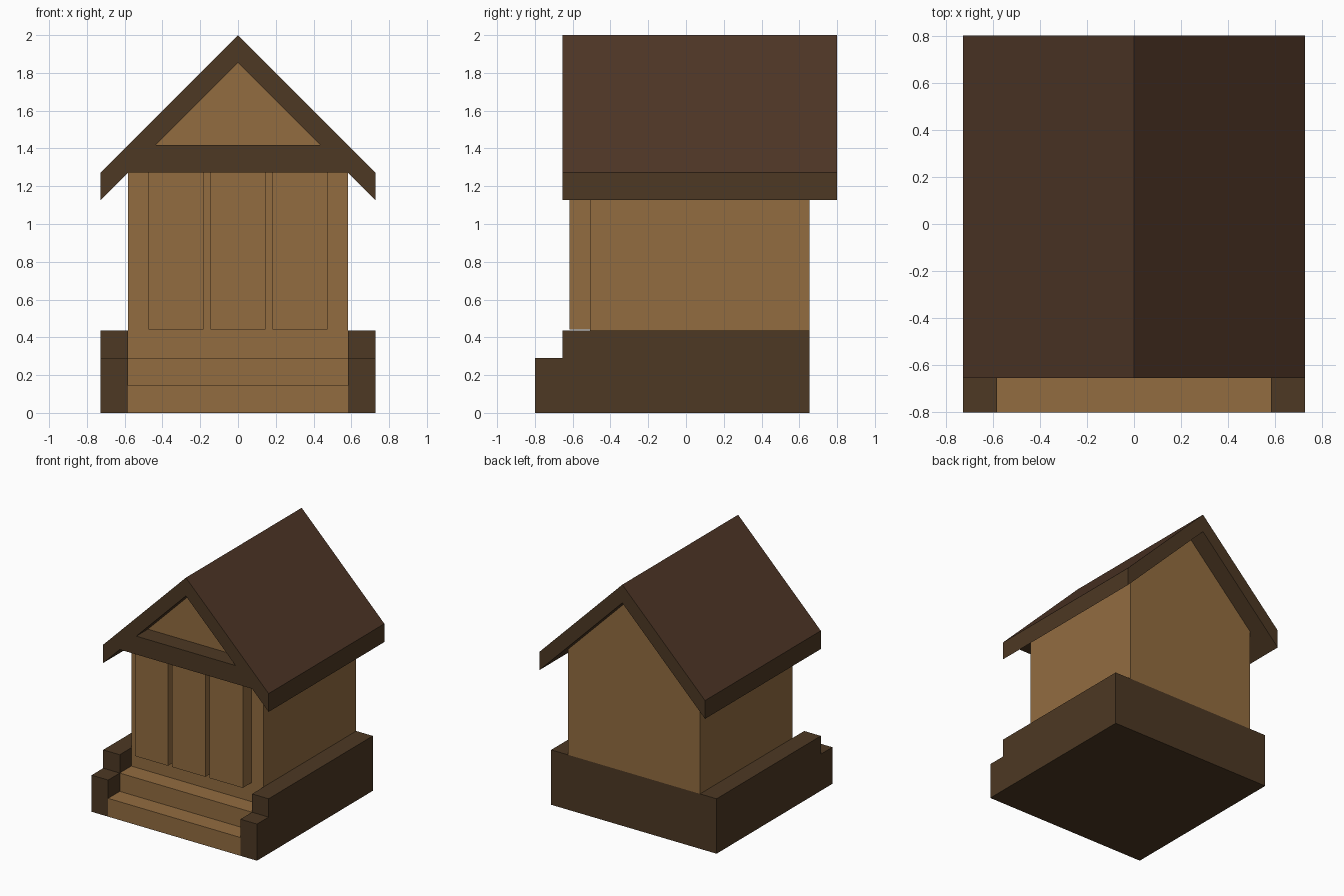
import bpy, bmesh

if "Cube" in bpy.data.objects:
    bpy.data.objects.remove(bpy.data.objects["Cube"])


def material(name, rgb):
    m = bpy.data.materials.new(name)
    m.diffuse_color = [(c / 255) ** 2.2 for c in rgb] + [1]
    m.use_nodes = True
    m.node_tree.nodes["Principled BSDF"].inputs["Base Color"].default_value = m.diffuse_color
    return m


WOOD = material("light_wood", (145, 108, 66))
TRIM = material("dark_trim", (78, 59, 40))
ROOF = material("roof_brown", (80, 57, 43))


def prism(name, profile, axis, lo, hi, *mats):
    """Extrude a closed (u, z) profile along x or y from lo to hi."""
    bm = bmesh.new()
    place = (lambda u, z, t: (t, u, z)) if axis == "x" else (lambda u, z, t: (u, t, z))
    face = bm.faces.new([bm.verts.new(place(u, z, lo)) for u, z in profile])
    new = bmesh.ops.extrude_face_region(bm, geom=[face])["geom"]
    shift = (hi - lo, 0, 0) if axis == "x" else (0, hi - lo, 0)
    bmesh.ops.translate(bm, vec=shift, verts=[g for g in new if isinstance(g, bmesh.types.BMVert)])
    bmesh.ops.recalc_face_normals(bm, faces=bm.faces)
    mesh = bpy.data.meshes.new(name)
    bm.to_mesh(mesh)
    bm.free()
    for m in mats:
        mesh.materials.append(m)
    obj = bpy.data.objects.new(name, mesh)
    bpy.context.collection.objects.link(obj)
    return obj


def rect(u0, u1, z0, z1):
    return [(u0, z0), (u1, z0), (u1, z1), (u0, z1)]


S = 0.1455                      # one step, and the trim thickness
W, B = 0.7273, 0.6545           # half width, back of the base
WX, FY = W - S, -0.8 + 2 * S    # wall half width, wall front
EAVE = 2 - W                    # upper edge of the eaves

# Foundation with stepped cheeks, hollowed at the front for the stairs
base = prism("foundation", [(-0.8, 0), (B, 0), (B, 3 * S), (-B, 3 * S), (-B, 2 * S), (-0.8, 2 * S)],
             "x", -W, W, TRIM)
cutter = prism("stair_cutter", rect(-1, -0.4, 0.002, 1), "x", -WX, WX, TRIM)
cutter.hide_render = True
cutter.hide_set(True)
cut = base.modifiers.new("stair_opening", "BOOLEAN")
cut.operation, cut.solver, cut.object = "DIFFERENCE", "EXACT", cutter

# Stairs
prism("stairs", [(-0.8, 0.002), (-0.4, 0.002), (-0.4, 3 * S), (FY, 3 * S), (FY, 2 * S),
                 (-B, 2 * S), (-B, S), (-0.8, S)], "x", -WX, WX, WOOD)

# House body with gable ends
prism("house_body", [(-WX, 3 * S), (WX, 3 * S), (WX, EAVE), (0, 2 - S), (-WX, EAVE)],
      "y", FY, B, WOOD)

# Three raised front panels
for i, (x0, x1) in enumerate([(-0.475, -0.183), (-0.146, 0.146), (0.183, 0.475)]):
    prism(f"front_panel_{i + 1}", rect(x0, x1, 3 * S + 0.005, EAVE), "y", -0.618, FY, WOOD)

# Gable beam and roof
prism("gable_beam", [(-WX, EAVE), (WX, EAVE), (WX - S, EAVE + S), (S - WX, EAVE + S)],
      "y", -B, FY, TRIM)
roof = prism("roof", [(-W, EAVE - S), (0, 2 - S), (W, EAVE - S), (W, EAVE), (0, 2), (-W, EAVE)],
             "y", -B, 0.8, TRIM, ROOF)
for f in roof.data.polygons:
    f.material_index = int(f.normal.z > 0.5)
